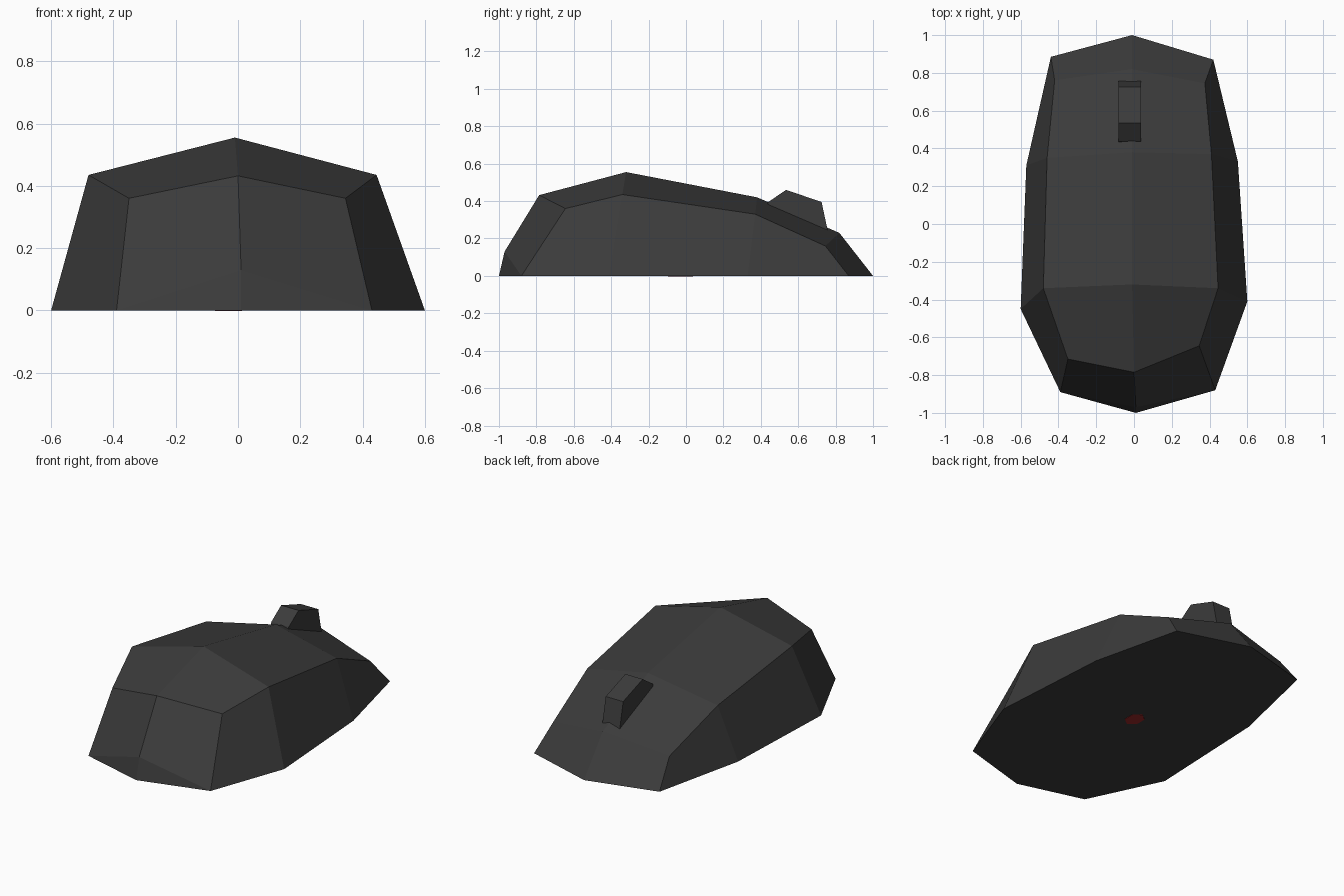
import bpy, bmesh, math

if "Cube" in bpy.data.objects:
    bpy.data.objects.remove(bpy.data.objects["Cube"])

def material(name, rgb):
    m = bpy.data.materials.new(name)
    m.diffuse_color = (*rgb, 1)
    m.use_nodes = True
    m.node_tree.nodes["Principled BSDF"].inputs["Base Color"].default_value = m.diffuse_color
    return m

def finish(bm, name, mat):
    bmesh.ops.recalc_face_normals(bm, faces=bm.faces)
    me = bpy.data.meshes.new(name)
    bm.to_mesh(me)
    bm.free()
    me.materials.append(mat)
    ob = bpy.data.objects.new(name, me)
    bpy.context.collection.objects.link(ob)
    return ob

def prism(name, ring, offset, mat):
    bm = bmesh.new()
    f = bm.faces.new([bm.verts.new(p) for p in ring])
    ext = bmesh.ops.extrude_face_region(bm, geom=[f], use_keep_orig=True)
    bmesh.ops.translate(bm, vec=offset, verts=[v for v in ext["geom"] if isinstance(v, bmesh.types.BMVert)])
    return finish(bm, name, mat)

dark = material("charcoal plastic", (0.044, 0.044, 0.044))
red = material("red sensor", (0.33, 0.02, 0.02))

# Shell cross-sections from front to back: base, shoulder, spine, shoulder, base
sections = [
    [(-.39, -.89, 0), (-.35, -.715, .36), (0, -.785, .432), (.345, -.645, .36), (.43, -.88, 0)],
    [(-.60, -.45, 0), (-.48, -.34, .435), (-.01, -.32, .555), (.445, -.34, .435), (.60, -.41, 0)],
    [(-.57, .31, 0), (-.46, .35, .33), (-.01, .38, .42), (.41, .37, .33), (.55, .33, 0)],
    [(-.44, .885, 0), (-.42, .76, .165), (-.01, .82, .23), (.375, .745, .16), (.42, .87, 0)],
]
bm = bmesh.new()
rows = [[bm.verts.new(p) for p in s] for s in sections]
lip = bm.verts.new((.01, -.97, .13))
toe = bm.verts.new((.01, -1, 0))
tip = bm.verts.new((-.01, 1, 0))
for a, b in zip(rows, rows[1:]):
    for i in range(4):
        bm.faces.new((a[i], a[i + 1], b[i + 1], b[i]))
# Both ends, left and right halves
front, back = rows[0], rows[-1]
for i, j in ((0, 1), (4, 3)):
    bm.faces.new((front[i], front[j], front[2], lip))
    bm.faces.new((front[i], lip, toe))
    bm.faces.new((back[i], back[j], back[2], tip))
# Flat underside
bm.faces.new([toe] + [r[4] for r in rows] + [tip] + [r[0] for r in reversed(rows)])
finish(bm, "mouse_shell", dark)

# Six-sided scroll wheel, partly sunk in the shell
profile = [(.43, .37), (.44, .395), (.535, .46), (.725, .395), (.758, .24), (.62, .2), (.47, .25)]
prism("scroll_wheel", [(-.082, y, z) for y, z in profile], (.118, 0, 0), dark)

# Sensor plate on the underside
hexagon = [(-.03 + .05 * math.sin(k * math.pi / 3), -.03 + .067 * math.cos(k * math.pi / 3), -.002)
           for k in range(6)]
prism("sensor", hexagon, (0, 0, .006), red)
